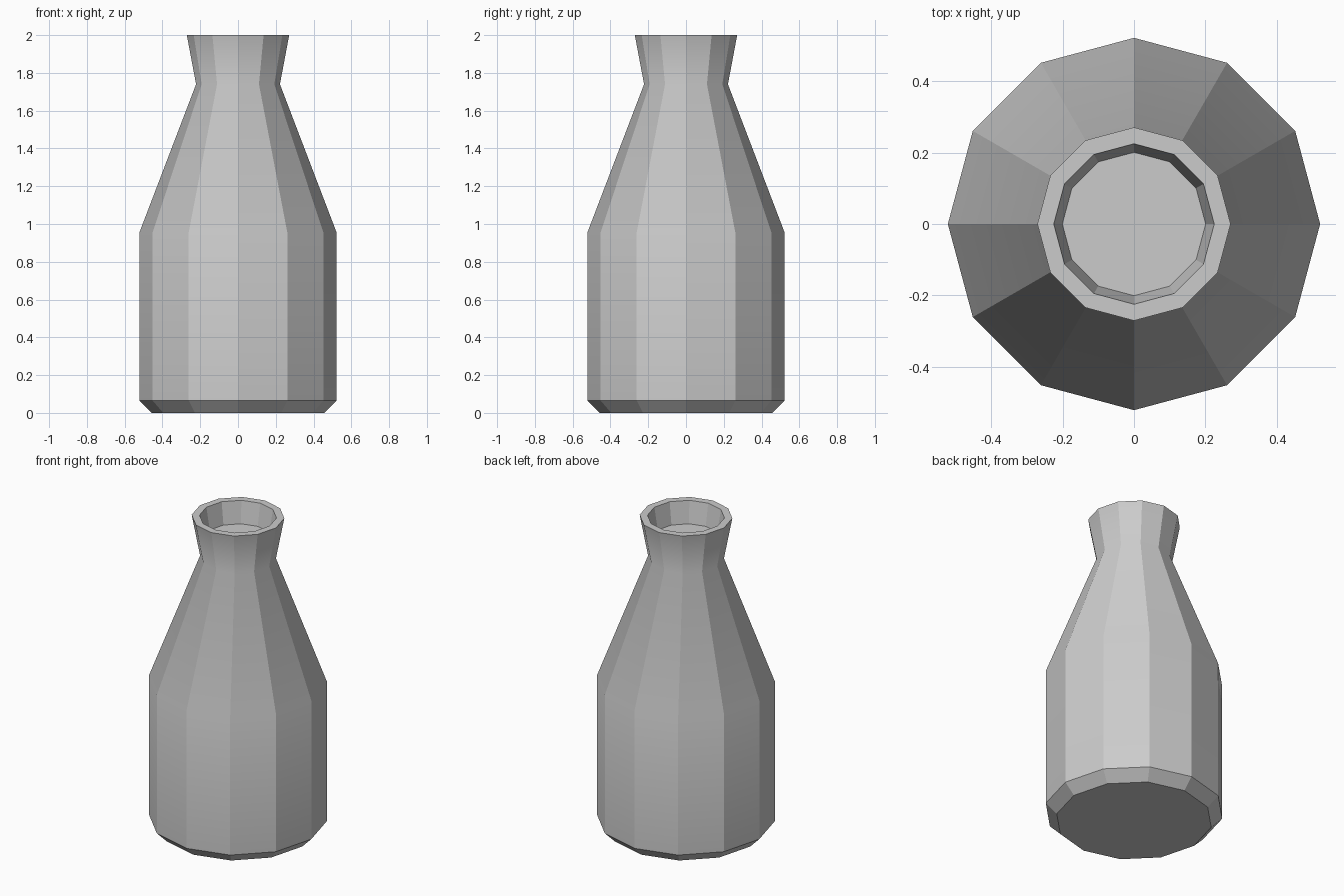
import bpy
import bmesh
from math import cos, sin, pi

cube = bpy.data.objects.get("Cube")
if cube:
    bpy.data.objects.remove(cube, do_unlink=True)

SIDES = 12

# Single plain grey
grey = bpy.data.materials.new("light_grey")
grey.use_nodes = True
COLOUR = (0.6, 0.6, 0.6, 1)
grey.diffuse_color = COLOUR
grey.node_tree.nodes["Principled BSDF"].inputs["Base Color"].default_value = COLOUR

# Profile (radius, height): base, chamfer, body, shoulder, flared neck, lip, inside
profile = [(0.457, 0), (0.522, 0.065), (0.522, 0.955), (0.222, 1.74),
           (0.271, 2), (0.225, 2), (0.201, 1.86)]
HARD_RINGS = {0, 1, 4, 5, 6}

bm = bmesh.new()
rings = [[bm.verts.new((r * cos(2 * pi * i / SIDES), r * sin(2 * pi * i / SIDES), z))
          for i in range(SIDES)] for r, z in profile]
for lower, upper in zip(rings, rings[1:]):
    for i in range(SIDES):
        j = (i + 1) % SIDES
        bm.faces.new((lower[i], lower[j], upper[j], upper[i]))

# Closed underside and shallow floor inside the mouth
bm.faces.new(rings[0][::-1])
bm.faces.new(rings[-1])

# Facets stay crisp around the bottle; shoulder and neck blend vertically
level = {v: k for k, ring in enumerate(rings) for v in ring}
for face in bm.faces:
    face.smooth = True
for edge in bm.edges:
    a, b = (level[v] for v in edge.verts)
    edge.smooth = a == b and a not in HARD_RINGS

mesh = bpy.data.meshes.new("bottle")
bm.to_mesh(mesh)
bm.free()
mesh.materials.append(grey)
bottle = bpy.data.objects.new("bottle", mesh)
bpy.context.collection.objects.link(bottle)
